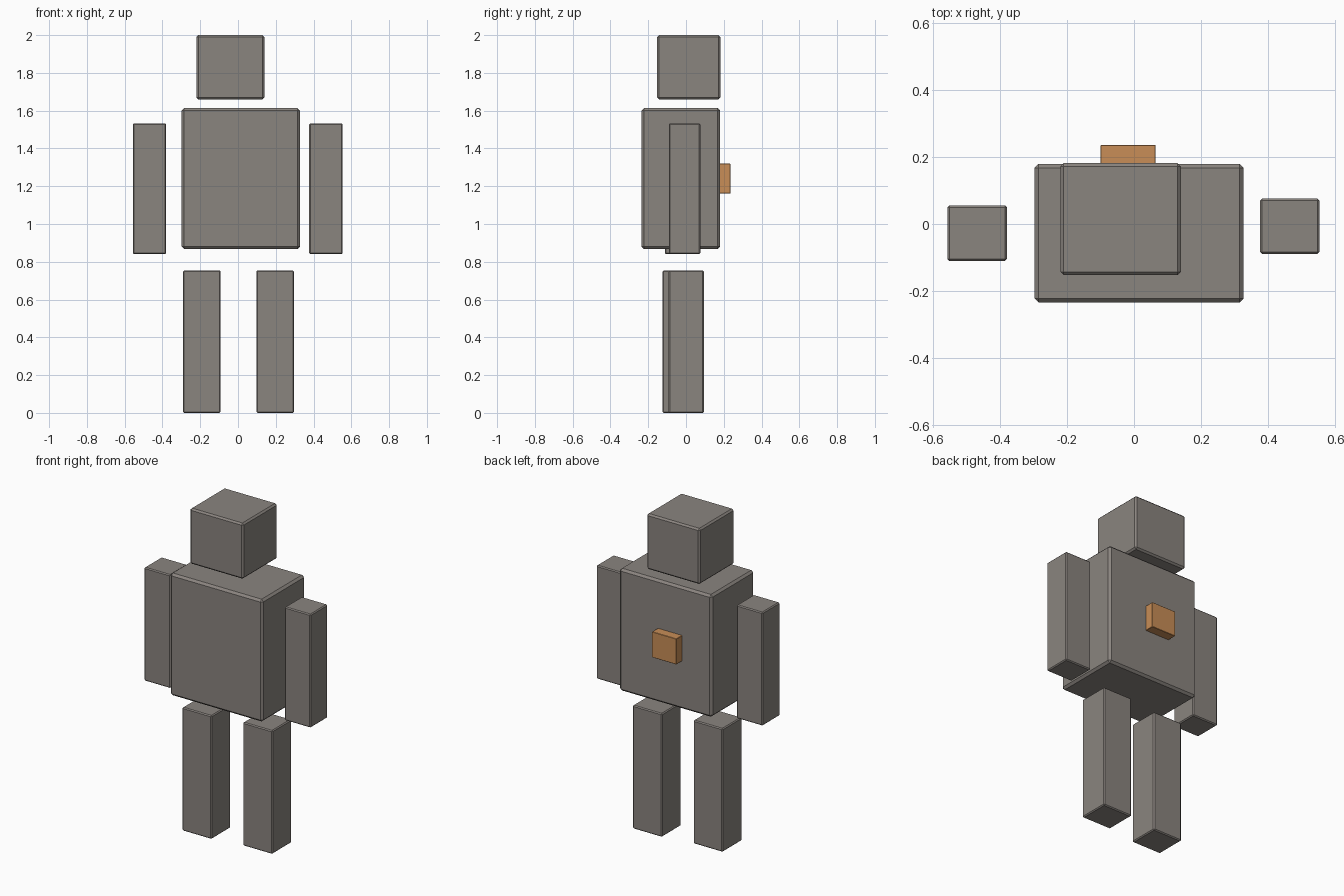
import bpy
import bmesh
from mathutils import Vector

if "Cube" in bpy.data.objects:
    bpy.data.objects.remove(bpy.data.objects["Cube"])


def material(name, rgb):
    mat = bpy.data.materials.new(name)
    mat.diffuse_color = (*rgb, 1.0)
    mat.use_nodes = True
    mat.node_tree.nodes["Principled BSDF"].inputs["Base Color"].default_value = mat.diffuse_color
    return mat


STONE = material("warm grey stone", (0.255, 0.232, 0.212))
COPPER = material("copper orange", (0.58, 0.27, 0.095))


def block(name, low, high, mat, bevel):
    """Flat-shaded box between two corners with narrow chamfered edges."""
    low, high = Vector(low), Vector(high)
    centre, size = (low + high) / 2, high - low
    bm = bmesh.new()
    bmesh.ops.create_cube(bm, size=1.0)
    bmesh.ops.scale(bm, vec=size, verts=bm.verts)
    if bevel:
        bmesh.ops.bevel(bm, geom=bm.edges[:], offset=bevel, segments=1,
                        affect='EDGES', profile=0.5)
    mesh = bpy.data.meshes.new(name)
    bm.to_mesh(mesh)
    bm.free()
    mesh.materials.append(mat)
    obj = bpy.data.objects.new(name, mesh)
    obj.location = centre
    bpy.context.collection.objects.link(obj)
    return obj


# Head and torso
block("head", (-0.22, -0.153, 1.66), (0.14, 0.182, 2.0), STONE, 0.01)
block("torso", (-0.298, -0.235, 0.867), (0.328, 0.18, 1.614), STONE, 0.013)

# Arms: (side, x range, y range)
for side, x, y in (("left", (-0.557, -0.38), (-0.111, 0.056)),
                   ("right", (0.377, 0.554), (-0.09, 0.076))):
    block(f"{side}_arm", (x[0], y[0], 0.84), (x[1], y[1], 1.533), STONE, 0.006)

# Legs
for side, x, y in (("left", (-0.291, -0.092), (-0.124, 0.062)),
                   ("right", (0.097, 0.296), (-0.092, 0.094))):
    block(f"{side}_leg", (x[0], y[0], 0.0), (x[1], y[1], 0.754), STONE, 0.006)

# Small copper box on the back of the torso
block("back_box", (-0.1, 0.17, 1.162), (0.065, 0.236, 1.319), COPPER, 0.002)
